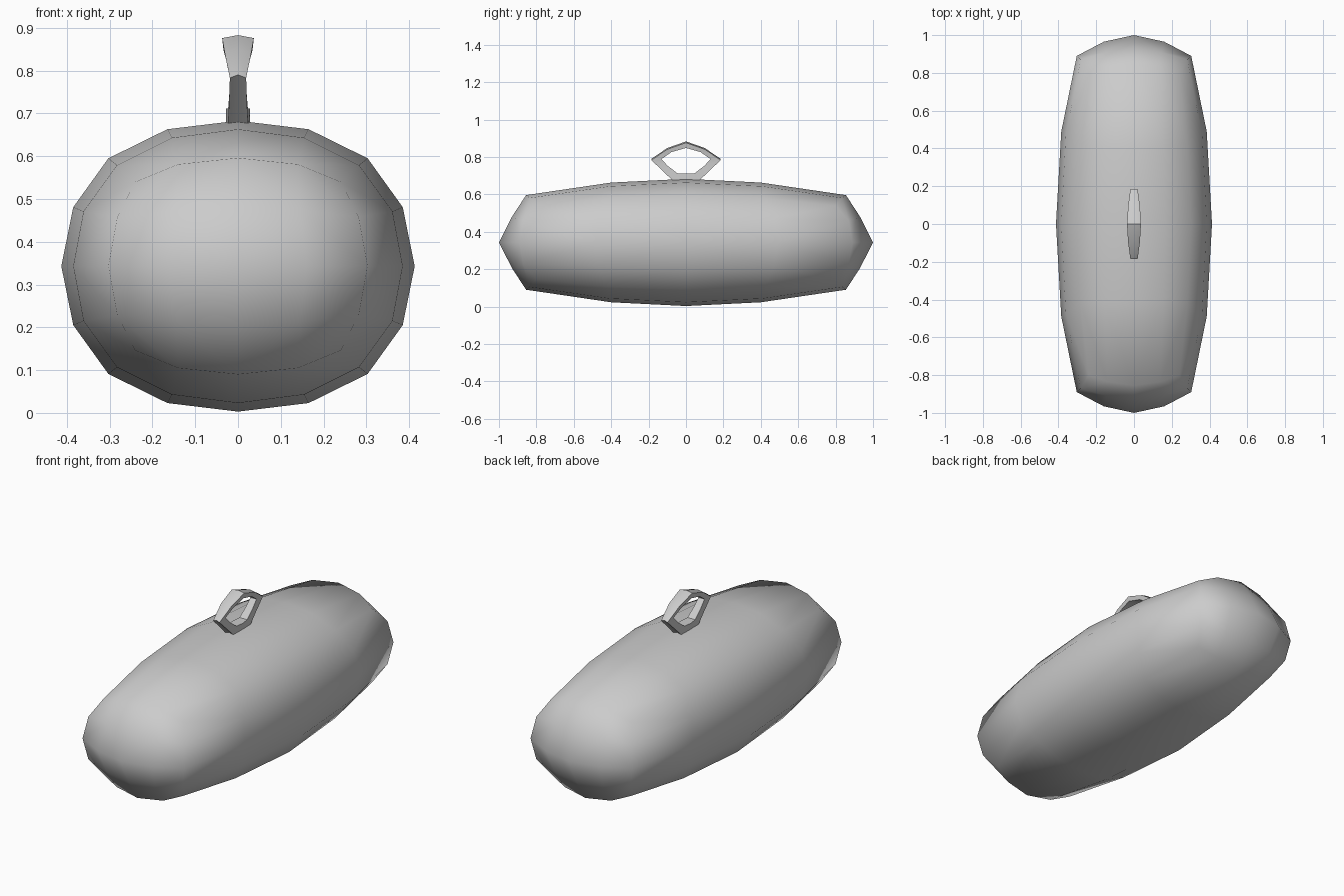
import bpy, bmesh

if "Cube" in bpy.data.objects:
    bpy.data.objects.remove(bpy.data.objects["Cube"])

CZ = 0.343  # height of the body's middle


def make_object(name, verts, faces, origin=(0, 0, 0), mirror=None):
    mesh = bpy.data.meshes.new(name)
    mesh.from_pydata(verts, [], faces)
    bm = bmesh.new()
    bm.from_mesh(mesh)
    bmesh.ops.recalc_face_normals(bm, faces=bm.faces)
    bm.to_mesh(mesh)
    bm.free()
    ob = bpy.data.objects.new(name, mesh)
    ob.location = origin
    bpy.context.collection.objects.link(ob)
    bpy.ops.object.select_all(action='DESELECT')
    ob.select_set(True)
    bpy.context.view_layer.objects.active = ob
    if mirror:
        mod = ob.modifiers.new("mirror", 'MIRROR')
        mod.use_axis = mirror
        mod.merge_threshold = 0.0005
        bpy.ops.object.modifier_apply(modifier=mod.name)
    return ob


# Body: one eighth of a rounded loaf, three quarter-rings and a domed end
rings = [
    [(.413, 0, 0), (.385, 0, .138), (.303, 0, .252), (.165, 0, .320), (0, 0, .340)],
    [(.385, .49, 0), (.361, .47, .128), (.283, .42, .236), (.155, .41, .300), (0, .40, .320)],
    [(.303, .89, 0), (.282, .87, .115), (.240, .80, .197), (.140, .835, .238), (0, .855, .253)],
]
verts = [p for ring in rings for p in ring]
faces = [(r * 5 + i, r * 5 + i + 1, r * 5 + i + 6, r * 5 + i + 5)
         for r in range(2) for i in range(4)]
verts += [(0, 1.0, 0), (.16, .965, 0), (.145, .91, .13), (0, .93, .138)]
faces += [(10, 11, 17, 16), (11, 12, 13, 17), (17, 13, 14, 18), (15, 16, 17, 18)]
body = make_object("body", verts, faces, (0, 0, CZ), (True, True, True))
bpy.ops.object.shade_smooth()

# Handle: half of a diamond loop; (outer y, z), (inner y, z), outer and inner half widths
stations = [
    ((0, .883), (0, .848), .037, .034),
    ((.10, .848), (.078, .826), .031, .028),
    ((.185, .790), (.132, .788), .019, .018),
    ((.12, .728), (.095, .750), .021, .020),
    ((.065, .675), (.045, .712), .024, .023),
    ((0, .668), (0, .711), .029, .028),
]
verts, faces = [], []
for (oy, oz), (iy, iz), wo, wi in stations:
    verts += [(-wo, oy, oz - .007), (0, oy, oz), (wo, oy, oz - .007),
              (wi, iy, iz), (-wi, iy, iz)]
for s in range(len(stations) - 1):
    for k in range(5):
        n = (k + 1) % 5
        faces.append((s * 5 + k, s * 5 + n, s * 5 + 5 + n, s * 5 + 5 + k))
handle = make_object("handle", verts, faces, mirror=(False, True, False))
bpy.ops.object.shade_smooth_by_angle(angle=0.6)
